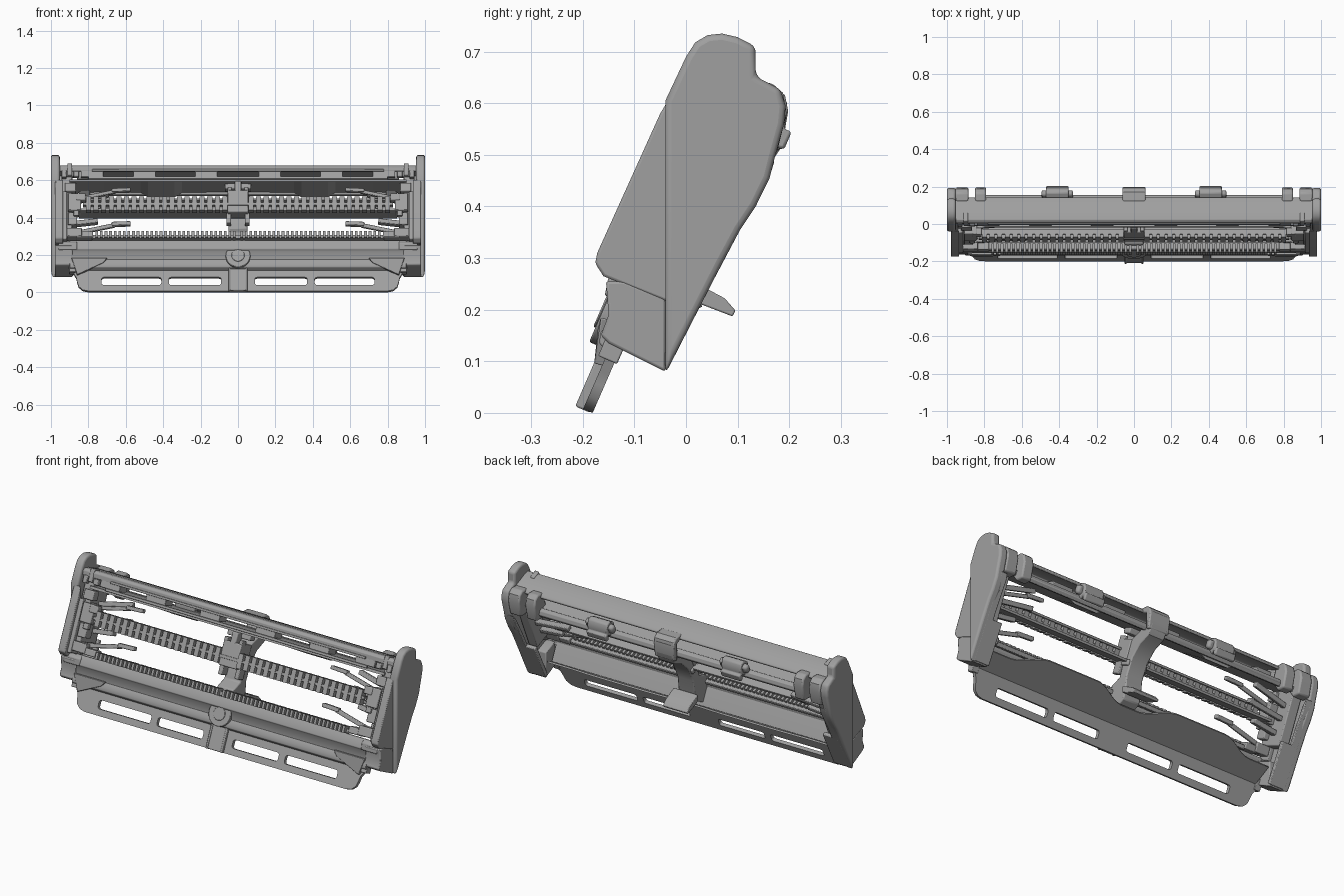
import bpy, bmesh, math
from mathutils import Vector, Matrix

TILT = -0.41  # lean of the whole frame about x
grey = bpy.data.materials.new("dark_grey")
grey.diffuse_color = (.35, .35, .35, 1)


def finish(name, bm, bevel=0.0, seg=2):
    bmesh.ops.recalc_face_normals(bm, faces=bm.faces)
    me = bpy.data.meshes.new(name)
    bm.to_mesh(me)
    bm.free()
    me.materials.append(grey)
    ob = bpy.data.objects.new(name, me)
    bpy.context.collection.objects.link(ob)
    if bevel:
        m = ob.modifiers.new("bevel", 'BEVEL')
        m.width, m.segments, m.limit_method = bevel, seg, 'ANGLE'
        m.angle_limit = math.radians(40)
    bpy.context.view_layer.objects.active = ob
    ob.select_set(True)
    bpy.ops.object.shade_smooth_by_angle(angle=math.radians(35))
    ob.select_set(False)
    return ob


def add_prism(bm, prof, x0, x1):
    a = [bm.verts.new((x0, y, z)) for y, z in prof]
    b = [bm.verts.new((x1, y, z)) for y, z in prof]
    bm.faces.new(a)
    bm.faces.new(b[::-1])
    for i in range(len(a)):
        j = (i + 1) % len(a)
        bm.faces.new((a[i], b[i], b[j], a[j]))


def prism(name, prof, spans, bevel=0.0, both=False, seg=2):
    """Extrude a (y, z) profile over one or more x spans."""
    bm = bmesh.new()
    for x0, x1 in spans:
        add_prism(bm, prof, x0, x1)
        if both:
            add_prism(bm, prof, -x1, -x0)
    return finish(name, bm, bevel, seg)


def boxes(name, items, bevel=0.0, both=False):
    """Leaning boxes: (centre), (size), optional roll within the frame plane."""
    bm = bmesh.new()
    for c, s, *roll in items:
        r = roll[0] if roll else 0
        for sg in ((1, -1) if both else (1,)):
            M = (Matrix.Translation((c[0] * sg, c[1], c[2])) @ Matrix.Rotation(TILT, 4, 'X')
                 @ Matrix.Rotation(r * sg, 4, 'Y') @ Matrix.Diagonal((*s, 1)))
            bmesh.ops.create_cube(bm, size=1, matrix=M)
    return finish(name, bm, bevel)


def plate(name, loops, loc, pitch, thick):
    """Flat plate with holes, drawn as a filled curve and pitched about x."""
    cu = bpy.data.curves.new(name, 'CURVE')
    cu.dimensions, cu.fill_mode, cu.extrude = '2D', 'BOTH', thick / 2
    cu.materials.append(grey)
    for pts in loops:
        sp = cu.splines.new('POLY')
        sp.points.add(len(pts) - 1)
        for p, (x, y) in zip(sp.points, pts):
            p.co = (x, y, 0, 1)
        sp.use_cyclic_u = True
    ob = bpy.data.objects.new(name, cu)
    bpy.context.collection.objects.link(ob)
    ob.location, ob.rotation_euler.x = loc, pitch
    bpy.context.view_layer.objects.active = ob
    ob.select_set(True)
    bpy.ops.object.convert(target='MESH')
    ob.select_set(False)


def rounded(x0, x1, y0, y1, r):
    pts = []
    for cx, cy, a in ((x1 - r, y1 - r, 0), (x0 + r, y1 - r, 90), (x0 + r, y0 + r, 180), (x1 - r, y0 + r, 270)):
        for k in range(4):
            t = math.radians(a + 30 * k)
            pts.append((cx + r * math.cos(t), cy + r * math.sin(t)))
    return pts


# end caps: broad outer shells
cap = [(-.04, .076), (-.04, .605), (0, .69), (.018, .718), (.042, .732), (.07, .735), (.1, .728), (.135, .71),
       (.135, .652), (.183, .627), (.193, .595), (.19, .56), (.172, .495), (.162, .455), (.135, .40),
       (.105, .355), (.07, .29)]
prism("end_cap", cap, [(.953, 1.0)], .012, True, 3)
# inward rear rim of each cap, widening to a cup at the bottom
prism("cap_rear_rim", [(.172, .49), (.16, .45), (.105, .355), (.06, .27), (.045, .28), (.09, .365), (.145, .46)],
      [(.935, .975)], .004, True)
prism("cap_lower_cup", [(.065, .28), (-.035, .085), (-.05, .1), (.045, .29)], [(.88, .975)], .004, True)
# narrower forward cheeks and feet
prism("front_cheek", [(-.035, .605), (-.05, .58), (-.172, .31), (-.176, .29), (-.16, .265), (-.035, .215)],
      [(.935, .978)], .005, True)
prism("cheek_foot", [(-.155, .255), (-.12, .255), (-.04, .22), (-.04, .08), (-.15, .135), (-.165, .15), (-.15, .19)],
      [(.885, .978)], .005, True)
boxes("foot_peg", [((.885, -.14, .13), (.035, .04, .06)), ((.90, -.145, .16), (.1, .03, .02))], .003, True)

# top rail: thin leaning slab with a turned-down front lip
prism("top_slab", [(.002, .648), (.008, .672), (.022, .68), (.05, .672), (.135, .634), (.143, .622), (.138, .612),
                   (.05, .654), (.02, .656), (.012, .645)], [(-.955, .955)], .003)
boxes("front_lip", [((0, -.012, .612), (1.6, .012, .014)), ((0, .002, .652), (1.56, .012, .012))], .002)
boxes("slab_bridge", [((x, .03, .625), (.12, .07, .045)) for x in (-.78, -.5, -.17, .17, .5, .78)], .003)

# thin leaning rear shelf with sagging sections, and the clips on it
bm = bmesh.new()
for s in (-1, 1):
    pts = [(.0, .55), (.3, .545), (.34, .52), (.48, .52), (.52, .545), (.72, .55), (.9, .54)]
    for (xa, za), (xb, zb) in zip(pts, pts[1:]):
        v = [bm.verts.new((s * x, y, z)) for x, zl in ((xa, za), (xb, zb))
             for y, z in ((-.012, .592), (.128, zl - .012), (.142, .55), (-.006, .605))]
        for f in ((0, 1, 2, 3), (7, 6, 5, 4), (0, 4, 5, 1), (1, 5, 6, 2), (2, 6, 7, 3), (3, 7, 4, 0)):
            bm.faces.new([v[i] for i in f])
finish("rear_shelf", bm)
clip = [(.13, .6), (.165, .615), (.186, .605), (.195, .58), (.19, .55), (.205, .545), (.19, .51), (.172, .515),
        (.176, .54), (.15, .53), (.12, .545), (.12, .57)]
prism("rear_clip", clip, [(.35, .47)], .006, True)
boxes("rear_clip_pad", [((.41, .16, .575), (.17, .035, .045))], .012, True)
prism("corner_clip", [(.12, .64), (.165, .64), (.188, .62), (.195, .58), (.175, .5), (.13, .5), (.09, .56)],
      [(.79, .85), (.885, .955)], .008, True)
prism("rear_bar", [(.13, .56), (.152, .55), (.156, .53), (.145, .515), (.125, .525)], [(-.85, .85)], .003)

# centre strut running from the rear clip forward and down to the hook
prism("centre_strut", [(.15, .625), (.18, .625), (.196, .6), (.188, .52), (.165, .485), (.10, .46), (.045, .41),
                       (.005, .33), (-.005, .25), (-.02, .21), (-.1, .17), (-.135, .24), (-.11, .32), (-.05, .34),
                       (-.02, .42), (.03, .51), (.10, .53), (.15, .56)], [(-.05, .05)], .006)
prism("centre_clip", [(.12, .64), (.17, .635), (.192, .615), (.198, .585), (.185, .51), (.165, .51), (.165, .6), (.12, .62)],
      [(-.062, .062)], .006)
prism("rear_hook", [(.0, .225), (.03, .21), (.09, .187), (.096, .198), (.075, .222), (.03, .246), (.0, .26)],
      [(-.075, .075)], .003)
boxes("centre_guide", [((0, -.025, .47), (.11, .1, .13)), ((0, -.015, .555), (.035, .05, .07)),
                       ((0, .0, .40), (.12, .06, .03)), ((0, .03, .56), (.14, .05, .03))], .006)
boxes("centre_guide_post", [((.045, -.03, .53), (.02, .04, .06)), ((.05, -.05, .40), (.025, .05, .08))], .004, True)

# middle comb: ladder of wide teeth on thin rails
n = 19
boxes("middle_comb_teeth", [((.07 + i * .0405, -.066, .468), (.027, .04, .078)) for i in range(n)], 0, True)
boxes("middle_comb_rail", [((0, -.066, .468), (1.66, .035, .016)), ((0, -.05, .438), (1.72, .03, .014)),
                           ((0, -.042, .492), (1.66, .03, .012))], .002)
boxes("middle_blade", [((0, -.02, .418), (1.7, .08, .012))])

# lower comb: fine teeth
boxes("lower_comb_teeth", [((.02 + i * .0245, -.135, .303), (.014, .05, .036)) for i in range(31)], 0, True)
boxes("lower_comb_rail", [((0, -.12, .29), (1.56, .045, .022))], .004)

# bent retaining fingers
boxes("upper_finger", [((.765, -.01, .517), (.22, .02, .02), .22), ((.625, -.0, .545), (.1, .03, .02), .04)], .004, True)
boxes("lower_finger", [((.765, -.085, .337), (.22, .02, .022), .22), ((.625, -.075, .365), (.1, .03, .022), .04)], .004, True)

# side carriers: stacked blocks, brackets and rear struts
boxes("side_carrier", [((.915, .03, .47), (.055, .15, .36)), ((.83, .055, .625), (.06, .08, .07)),
                       ((.90, .02, .64), (.07, .03, .05)), ((.90, .025, .65), (.025, .05, .07)),
                       ((.875, -.035, .47), (.07, .08, .1)), ((.84, -.045, .505), (.05, .04, .04)),
                       ((.895, -.005, .555), (.06, .05, .05)), ((.875, -.11, .31), (.08, .07, .05)),
                       ((.82, -.115, .30), (.09, .06, .035)), ((.885, -.07, .385), (.05, .06, .07)),
                       ((.93, -.07, .40), (.03, .07, .28))], .005, True)
boxes("carrier_strut", [((.80, .07, .50), (.22, .03, .025), .22), ((.80, .04, .43), (.24, .03, .025), .12),
                        ((.83, -.01, .37), (.16, .04, .025), .12)], .004, True)
boxes("carrier_knob", [((.865, .004, .63), (.03, .03, .03)), ((.93, .004, .63), (.025, .03, .04)),
                       ((.865, -.085, .42), (.03, .03, .03))], .004, True)

# lower front body: gently ribbed beam
prism("lower_beam", [(-.15, .115), (-.168, .135), (-.166, .155), (-.15, .175), (-.148, .22), (-.155, .232),
                     (-.146, .255), (-.128, .278), (-.112, .27), (-.12, .2), (-.125, .14)], [(-.9, .9)], .003)
prism("beam_brow", [(-.158, .225), (-.15, .265), (-.125, .275), (-.11, .24)], [(.86, .96)], .006, True)
bm = bmesh.new()  # slanted triangular gussets where beam meets guard
for s in (1, -1):
    low = [bm.verts.new((s * x, y, z)) for x, y, z in ((.7, -.165, .185), (.72, -.172, .16), (.86, -.178, .095), (.89, -.165, .185))]
    back = [bm.verts.new(v.co + Vector((0, .035, -.01))) for v in low]
    bm.faces.new(low)
    bm.faces.new(back[::-1])
    for i in range(4):
        bm.faces.new((low[i], back[i], back[(i + 1) % 4], low[(i + 1) % 4]))
finish("beam_gusset", bm, .003)

# slotted guard plate along the bottom edge
half = [(0, 0), (.8, 0), (.83, .007), (.852, .027), (.86, .055), (.865, .08), (.88, .105), (.89, .17), (.75, .17), (.65, .135), (0, .135)]
outline = half + [(-x, y) for x, y in half[-2:0:-1]]
slots = [rounded(a, b, .035, .08, .012) for a, b in ((.09, .37), (.41, .73), (-.37, -.09), (-.73, -.41))]
plate("guard_plate", [outline] + slots, (0, -.19, .004), 1.16, .02)

# centre front pillar and round boss
boxes("front_pillar", [((0, -.171, .066), (.1, .028, .13)), ((.045, -.174, .066), (.012, .032, .13)),
                       ((-.045, -.174, .066), (.012, .032, .13))], .004)
bm = bmesh.new()
for r, d, off in ((.066, .04, 0), (.035, .006, .02)):
    M = (Matrix.Translation((0, -.143 - off, .19 + off * .4)) @ Matrix.Rotation(TILT + math.pi / 2, 4, 'X'))
    bmesh.ops.create_cone(bm, cap_ends=True, segments=32, radius1=r, radius2=r, depth=d, matrix=M)
finish("round_boss", bm, .003)

# rear tray with a wavy trailing edge
wave = []
for i in range(61):
    x = .87 - i * .029
    t = min(1, max(0, (.35 - abs(abs(x) - .4)) / .2))
    wave.append((x, .13 + .07 * t * t * (3 - 2 * t)))
plate("rear_tray", [[(-.87, 0), (.87, 0)] + wave], (0, -.148, .118), .48, .01)
prism("tray_fillet", [(-.125, .275), (-.105, .24), (-.07, .165), (-.14, .125)], [(-.87, .87)])
